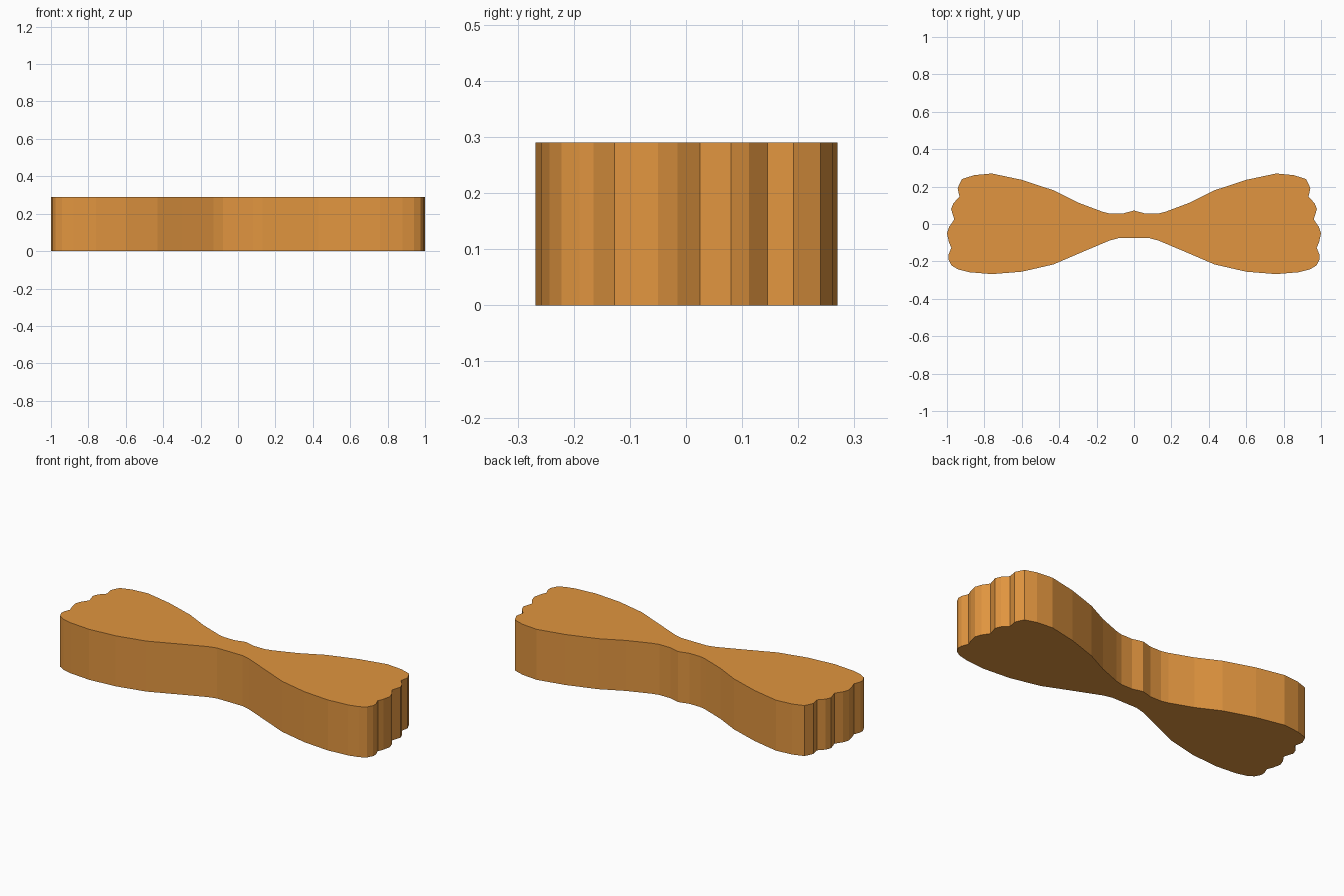
import bpy, bmesh

if "Cube" in bpy.data.objects:
    bpy.data.objects.remove(bpy.data.objects["Cube"])

HEIGHT = 0.29

# Right half of the bow outline, from top centre clockwise to bottom centre
half = [(0, 0.072), (0.06, 0.056), (0.13, 0.056), (0.17, 0.066), (0.30, 0.115),
        (0.43, 0.18), (0.60, 0.236), (0.76, 0.27), (0.855, 0.261), (0.92, 0.24),
        # scalloped end
        (0.943, 0.192), (0.933, 0.145), (0.965, 0.112), (0.978, 0.08),
        (0.961, 0.025), (0.988, -0.015), (1.0, -0.05), (0.99, -0.095),
        (0.977, -0.127), (0.992, -0.165), (0.992, -0.19), (0.975, -0.222),
        (0.94, -0.243), (0.88, -0.258),
        # lower edge
        (0.76, -0.268), (0.60, -0.255), (0.43, -0.216), (0.30, -0.16),
        (0.13, -0.088), (0.08, -0.075), (0, -0.075)]

# Mirror the half outline; the two centre points are shared
outline = half + [(-x, y) for x, y in reversed(half[1:-1])]
outline.reverse()

# Extrude the outline into a solid slab
bm = bmesh.new()
base = bm.faces.new([bm.verts.new((x, y, 0)) for x, y in outline])
top = bmesh.ops.extrude_face_region(bm, geom=[base], use_keep_orig=True)["geom"]
bmesh.ops.translate(bm, vec=(0, 0, HEIGHT),
                    verts=[v for v in top if isinstance(v, bmesh.types.BMVert)])
bmesh.ops.recalc_face_normals(bm, faces=bm.faces)
mesh = bpy.data.meshes.new("bow")
bm.to_mesh(mesh)
bm.free()
bow = bpy.data.objects.new("bow", mesh)
bpy.context.collection.objects.link(bow)

# Orange material
mat = bpy.data.materials.new("orange")
mat.diffuse_color = (0.75, 0.30, 0.05, 1)
mat.use_nodes = True
mat.node_tree.nodes["Principled BSDF"].inputs["Base Color"].default_value = mat.diffuse_color
mesh.materials.append(mat)
